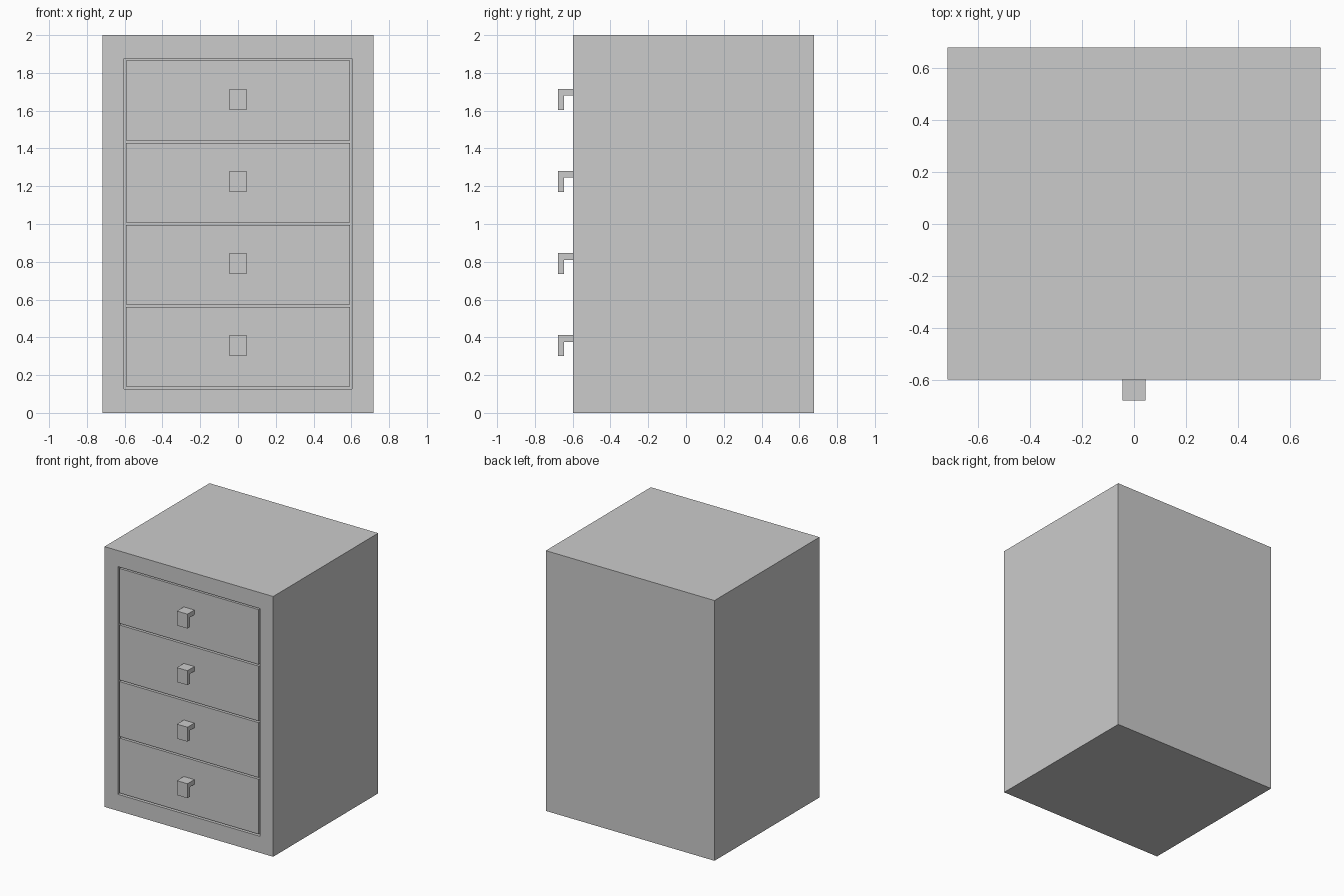
import bpy, bmesh
from mathutils import Matrix, Vector

if "Cube" in bpy.data.objects:
    bpy.data.objects.remove(bpy.data.objects["Cube"])

FRONT, BACK, HALF_W, HEIGHT = -0.597, 0.678, 0.717, 2.0
OPEN_X, OPEN_Z0, OPEN_Z1 = 0.604, 0.127, 1.877
DRAWER_X, DRAWER_Z, DRAWER_H, PITCH = 0.592, 0.139, 0.422, 0.4345


def finish(bm, name):
    bmesh.ops.recalc_face_normals(bm, faces=bm.faces)
    mesh = bpy.data.meshes.new(name)
    bm.to_mesh(mesh)
    bm.free()
    obj = bpy.data.objects.new(name, mesh)
    bpy.context.collection.objects.link(obj)
    return obj


def box(lo, hi):
    lo, hi = Vector(lo), Vector(hi)
    bm = bmesh.new()
    bmesh.ops.create_cube(bm, size=1, matrix=Matrix.Translation((lo + hi) / 2)
                          @ Matrix.Diagonal((*(hi - lo), 1)))
    bm.normal_update()
    return bm


def hollow(bm, direction, lo, hi, push):
    """Inset the face pointing along direction to lo/hi bounds, then push it inwards."""
    face = max(bm.faces, key=lambda f: f.normal.dot(Vector(direction)))
    bmesh.ops.inset_individual(bm, faces=[face], thickness=0.01)
    mid = face.calc_center_median()
    axes = [a for a in range(3) if not direction[a]]
    for v in face.verts:
        for a in axes:
            v.co[a] = lo[a] if v.co[a] < mid[a] else hi[a]
    bmesh.ops.inset_individual(bm, faces=[face], thickness=0)
    bmesh.ops.translate(bm, verts=face.verts, vec=push)


# Cabinet shell with one tall opening at the front
bm = box((-HALF_W, FRONT, 0), (HALF_W, BACK, HEIGHT))
hollow(bm, (0, -1, 0), (-OPEN_X, 0, OPEN_Z0), (OPEN_X, 0, OPEN_Z1), (0, 1.16, 0))
finish(bm, "cabinet")

for i in range(4):
    z = DRAWER_Z + i * PITCH

    # Open-topped drawer, front flush with the cabinet
    y0, y1, wall = FRONT + 0.003, 0.54, 0.04
    bm = box((-DRAWER_X, y0, z), (DRAWER_X, y1, z + DRAWER_H))
    hollow(bm, (0, 0, 1), (-DRAWER_X + wall, y0 + wall, 0),
           (DRAWER_X - wall, y1 - wall, 0), (0, 0, wall - DRAWER_H))
    finish(bm, f"drawer_{i + 1}")

    # Hooked pull handle: L-shaped profile extruded sideways
    top, bottom = z + 0.273, z + 0.162
    profile = [(y0, top), (-0.678, top), (-0.678, bottom), (-0.645, bottom),
               (-0.645, top - 0.036), (y0, top - 0.036)]
    bm = bmesh.new()
    face = bm.faces.new([bm.verts.new((-0.045, y, h)) for y, h in profile])
    ext = bmesh.ops.extrude_face_region(bm, geom=[face], use_keep_orig=True)
    bmesh.ops.translate(bm, vec=(0.09, 0, 0),
                        verts=[g for g in ext["geom"] if isinstance(g, bmesh.types.BMVert)])
    finish(bm, f"handle_{i + 1}")
